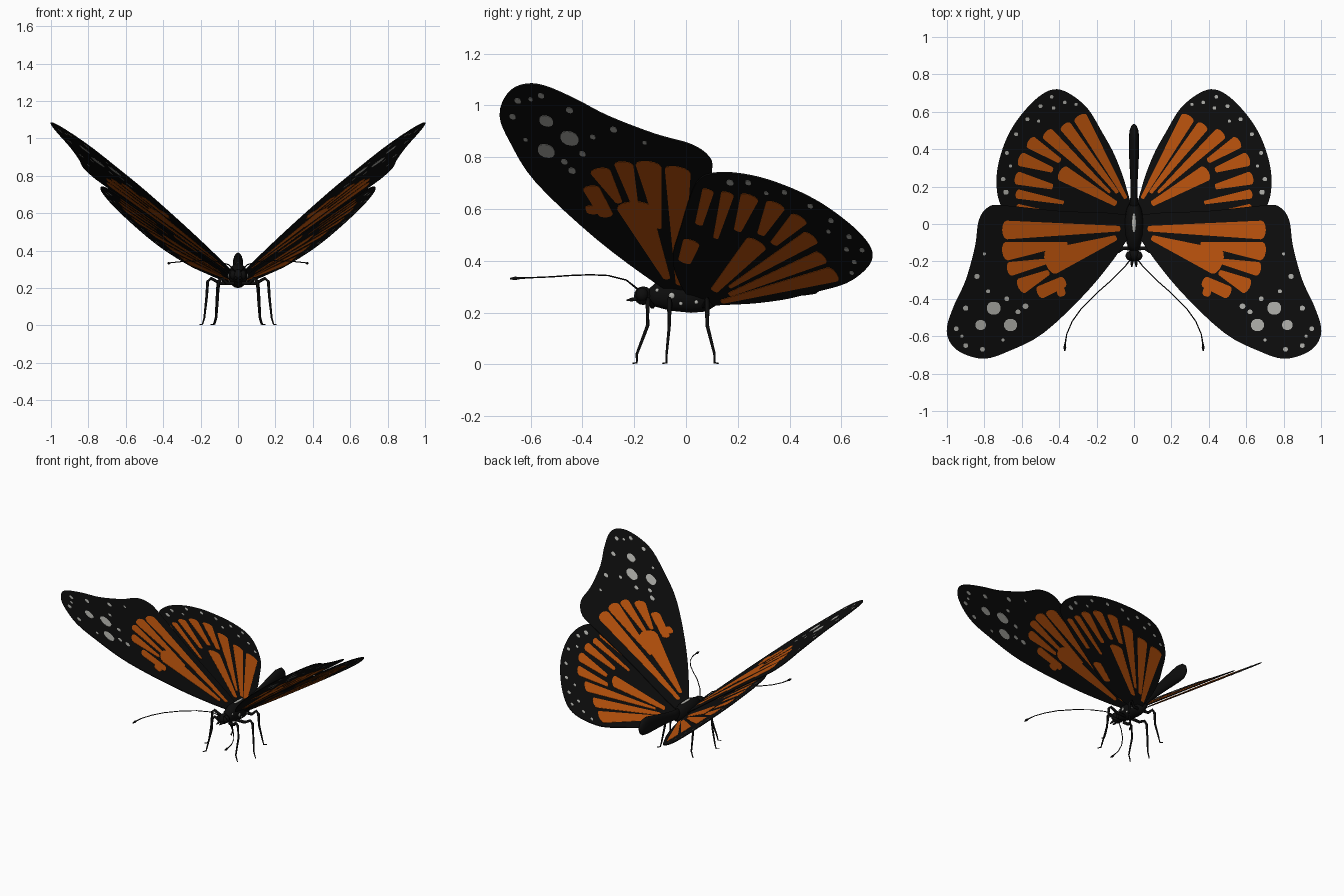
import bpy, bmesh, math
from mathutils import Vector

cube = bpy.data.objects.get("Cube")
if cube:
    bpy.data.objects.remove(cube)


def material(name, color):
    m = bpy.data.materials.new(name)
    m.use_nodes = True
    m.diffuse_color = (*color, 1)
    bsdf = m.node_tree.nodes["Principled BSDF"]
    bsdf.inputs["Base Color"].default_value = (*color, 1)
    bsdf.inputs["Roughness"].default_value = 0.8
    return m


BLACK = material("soft black", (.004, .004, .004))
ORANGE = material("wing orange", (.53, .092, .004))
WHITE = material("spot white", (.45, .45, .42))


def finish(name, bm, mats, mirror=False, smooth=True):
    bmesh.ops.recalc_face_normals(bm, faces=bm.faces)
    me = bpy.data.meshes.new(name)
    bm.to_mesh(me)
    bm.free()
    ob = bpy.data.objects.new(name, me)
    bpy.context.scene.collection.objects.link(ob)
    for m in mats:
        me.materials.append(m)
    for p in me.polygons:
        p.use_smooth = smooth
    if mirror:
        mod = ob.modifiers.new("mirror", "MIRROR")
        mod.use_clip = False
    return ob


def smooth_loop(pts, steps=4):
    """Closed Catmull-Rom curve through the points."""
    n, out = len(pts), []
    for i in range(n):
        a, b, c, d = [Vector(pts[(i + k) % n]) for k in (-1, 0, 1, 2)]
        for s in range(steps):
            t = s / steps
            out.append(b + (c - a) * t / 2 + (a * 2 - b * 5 + c * 4 - d) * t**2 / 2
                       + (b * 3 - a - c * 3 + d) * t**3 / 2)
    return out


def cell(x0, y0, x1, y1, w0, w1, cap=.5, n=7):
    """Tapered patch with rounded ends."""
    p, q = Vector((x0, y0)), Vector((x1, y1))
    u = (q - p).normalized()
    v = Vector((-u.y, u.x))
    out = []
    for centre, w, sign in ((q, w1, 1), (p, w0, -1)):
        for i in range(n):
            a = math.pi * i / (n - 1)
            out.append(centre + sign * (v * math.cos(a) + u * cap * math.sin(a)) * w / 2)
    return out


def spot(x, y, r):
    return cell(x - r * .3, y, x + r * .3, y, r * 2, r * 2, .8, 6)


def slab(bm, outline, plane, half, mat):
    """Thin sheet lying on the tilted wing plane."""
    a, b, c = plane
    layers = [[bm.verts.new((p.x, p.y, a + b * p.x + c * p.y + h)) for p in outline]
              for h in (half, -half)]
    faces = [bm.faces.new(layers[0]), bm.faces.new(layers[1][::-1])]
    n = len(outline)
    for i in range(n):
        j = (i + 1) % n
        faces.append(bm.faces.new((layers[0][i], layers[1][i], layers[1][j], layers[0][j])))
    for f in faces:
        f.material_index = mat
    bmesh.ops.triangulate(bm, faces=faces[:2])


def wing(name, outline, plane, cells, spots):
    bm = bmesh.new()
    slab(bm, smooth_loop(outline), plane, .003, 0)
    for c in cells:
        slab(bm, cell(*c), plane, .0045, 1)
    for s in spots:
        slab(bm, spot(*s), plane, .0048, 2)
    return finish(name, bm, (BLACK, ORANGE, WHITE), True, False)


# Forewings
wing("forewings",
     [(.02, -.03), (.06, -.12), (.24, -.35), (.48, -.58), (.67, -.68), (.8, -.72),
      (.92, -.69), (.985, -.63), (1, -.55), (.96, -.43), (.9, -.3), (.85, -.12),
      (.83, .02), (.78, .09), (.7, .1), (.4, .07), (.05, .05)],
     (.252, .723, -.183),
     [(.08, -.025), (.69, -.03)] and
     [(.08, -.025, .68, -.032, .03, .1), (.1, -.075, .44, -.2, .03, .14),
      (.36, -.105, .68, -.145, .02, .1), (.47, -.2, .66, -.24, .03, .075),
      (.46, -.26, .6, -.33, .03, .085), (.38, -.31, .5, -.365, .06, .07),
      (.38, -.36, .4, -.365, .05, .05)],
     [(.66, -.54, .032), (.75, -.45, .034), (.82, -.54, .026), (.58, -.44, .014),
      (.62, -.47, .012), (.68, -.4, .012), (.84, -.28, .013), (.9, -.45, .013),
      (.9, -.65, .012), (.95, -.56, .012), (.81, -.67, .012), (.78, -.36, .01),
      (.92, -.6, .008), (.7, -.62, .008), (.8, -.16, .008)])

# Hindwings
wing("hindwings",
     [(.02, .03), (.2, -.05), (.4, -.02), (.65, .04), (.72, .12), (.735, .25), (.71, .38),
      (.66, .5), (.59, .6), (.51, .68), (.43, .72), (.35, .7), (.25, .62), (.17, .49),
      (.1, .36), (.04, .19)],
     (.236, .726, -.163),
     [(.045, .14, .285, .565, .02, .075), (.09, .17, .365, .52, .02, .065),
      (.13, .17, .46, .48, .015, .07), (.1, .11, .38, .27, .03, .085),
      (.4, .34, .55, .435, .03, .07), (.44, .29, .6, .345, .03, .075),
      (.44, .2, .62, .245, .03, .07), (.38, .115, .62, .16, .02, .05),
      (.44, .05, .62, .085, .03, .045), (.23, -.005, .33, .02, .05, .065)],
     [(.685, .17, .013), (.7, .24, .011), (.66, .31, .008), (.68, .38, .01),
      (.63, .48, .01), (.57, .56, .01), (.5, .63, .01), (.44, .68, .009),
      (.43, .62, .009), (.37, .65, .009), (.51, .55, .008), (.31, .64, .008)])


def lofted(name, rings, sides=16):
    """Body part from rings of (y, z, half width, half height)."""
    bm = bmesh.new()
    loops = []
    for y, z, w, h in rings:
        loops.append([bm.verts.new((w * math.cos(k * math.tau / sides), y,
                                    z + h * math.sin(k * math.tau / sides)))
                      for k in range(sides)])
    for a, b in zip(loops, loops[1:]):
        for k in range(sides):
            j = (k + 1) % sides
            bm.faces.new((a[k], a[j], b[j], b[k]))
    bm.faces.new(loops[0])
    bm.faces.new(loops[-1])
    return finish(name, bm, (BLACK,))


# Body
lofted("abdomen", [(.06, .27, .03, .04), (.14, .28, .02, .035), (.24, .295, .02, .04),
                   (.36, .315, .026, .053), (.45, .327, .028, .062), (.5, .328, .024, .056),
                   (.525, .326, .014, .035), (.535, .325, .003, .008)])
lofted("thorax", [(-.15, .265, .015, .02), (-.12, .268, .035, .045), (-.06, .27, .05, .063),
                  (.02, .266, .052, .067), (.08, .262, .04, .058), (.12, .265, .02, .035),
                  (.13, .265, .004, .01)])


def ellipsoid(name, centre, size, mat, mirror=False):
    bm = bmesh.new()
    bmesh.ops.create_uvsphere(bm, u_segments=14, v_segments=8, radius=1)
    for v in bm.verts:
        v.co = Vector(centre) + Vector(a * b for a, b in zip(v.co, size))
    return finish(name, bm, (mat,), mirror)


ellipsoid("head", (0, -.165, .265), (.032, .036, .036), BLACK)
ellipsoid("eyes", (.025, -.17, .27), (.02, .024, .026), BLACK, True)
ellipsoid("back_stripe", (0, .005, .33), (.011, .055, .006), WHITE)
for i, (x, y, z, r) in enumerate([(.05, -.055, .265, .012), (.044, -.02, .235, .008),
                                  (.046, .04, .24, .008), (.032, -.11, .285, .008)]):
    ellipsoid(f"thorax_spots_{i + 1}", (x, y, z), (.005, r, r), WHITE, True)


def tube(name, pts, radii):
    """Tapered rod along a path, mirrored to both sides."""
    bm = bmesh.new()
    sides, loops = 6, []
    pts = [Vector(p) for p in pts]
    for i, p in enumerate(pts):
        d = pts[min(i + 1, len(pts) - 1)] - pts[max(i - 1, 0)]
        rot = d.to_track_quat("Z", "Y")
        loops.append([bm.verts.new(p + rot @ Vector((math.cos(k * math.tau / sides),
                      math.sin(k * math.tau / sides), 0)) * radii[i]) for k in range(sides)])
    for a, b in zip(loops, loops[1:]):
        for k in range(sides):
            j = (k + 1) % sides
            bm.faces.new((a[k], a[j], b[j], b[k]))
    bm.faces.new(loops[0])
    bm.faces.new(loops[-1])
    return finish(name, bm, (BLACK,), True)


# Antennae with clubbed tips
tube("antennae",
     [(.012, -.18, .285), (.05, -.23, .325), (.12, -.3, .343), (.2, -.37, .346),
      (.28, -.45, .343), (.33, -.52, .338), (.36, -.59, .335), (.368, -.64, .333),
      (.37, -.66, .332), (.37, -.68, .331)],
     [.004] + [.003] * 6 + [.004, .008, .003])
tube("palps", [(.01, -.18, .255), (.012, -.21, .25), (.012, -.23, .247)], [.01, .008, .003])

# Legs: root y, foot y, knee x, foot x
for name, y0, y1, kx, fx in (("front_legs", -.13, -.19, .1, .125),
                             ("middle_legs", -.06, -.075, .16, .19),
                             ("hind_legs", .07, .11, .105, .13)):
    ym = y0 * .7 + y1 * .3
    tube(name,
         [(.02, y0, .225), (kx * .6, y0, .225), (kx - .015, ym, .252), (kx + .002, ym, .235),
          (kx + .008, ym, .15), (fx - .01, y1, .04), (fx, y1, .006),
          (fx + .015, y1 + math.copysign(.015, y1), .004)],
         [.011, .01, .009, .009, .007, .005, .004, .003])
